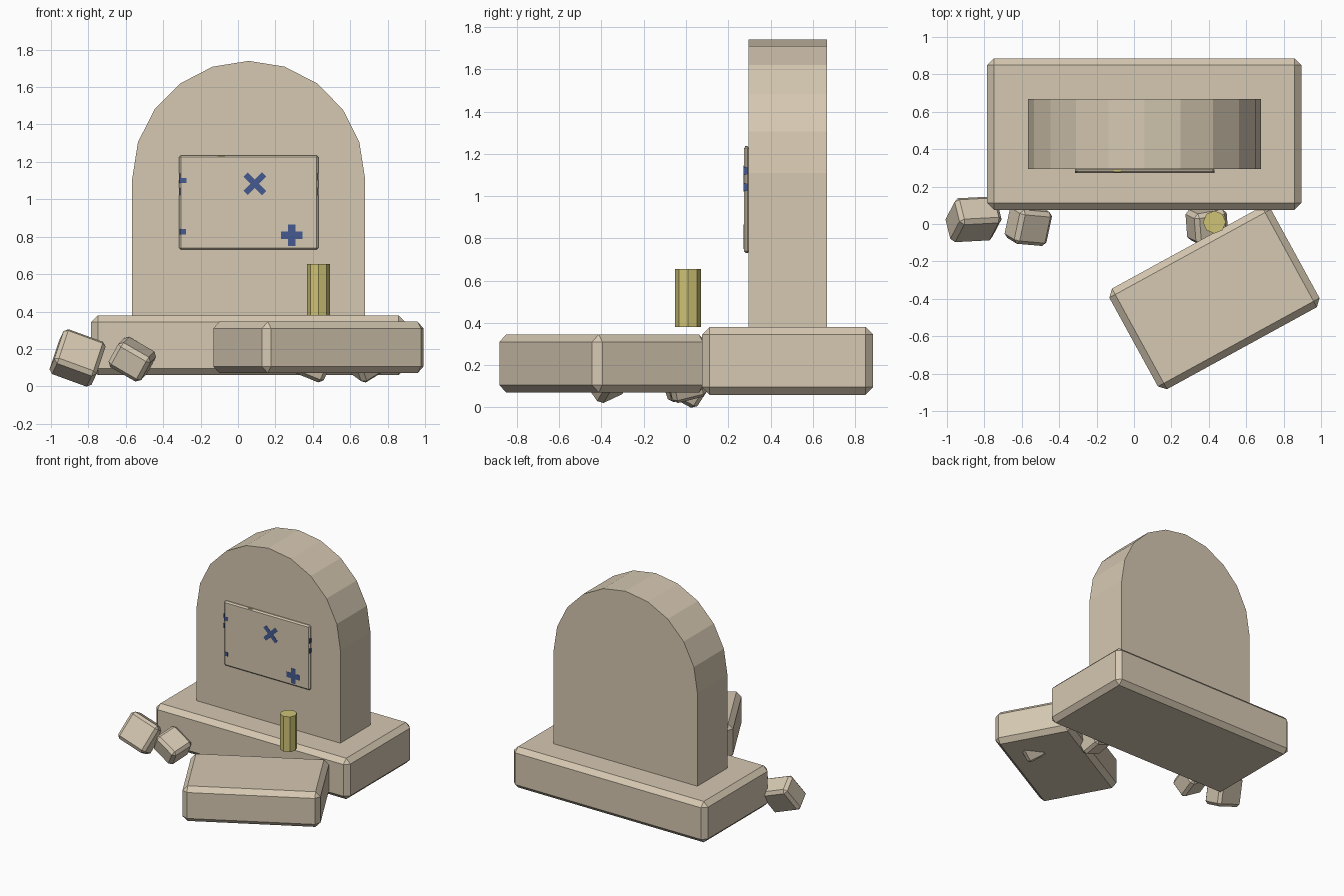
import bpy, bmesh, math
from mathutils import Matrix, Euler

if "Cube" in bpy.data.objects:
    bpy.data.objects.remove(bpy.data.objects["Cube"])


def material(name, rgb):
    m = bpy.data.materials.new(name)
    m.diffuse_color = (*rgb, 1)
    m.use_nodes = True
    m.node_tree.nodes["Principled BSDF"].inputs["Base Color"].default_value = m.diffuse_color
    return m


STONE = material("warm_stone", (0.67, 0.58, 0.445))
WAX = material("yellow_wax", (0.62, 0.54, 0.18))
BLUE = material("blue_paint", (0.058, 0.10, 0.28))


def finish(bm, name, mat):
    bmesh.ops.recalc_face_normals(bm, faces=bm.faces[:])
    me = bpy.data.meshes.new(name)
    bm.to_mesh(me)
    bm.free()
    me.materials.append(mat)
    ob = bpy.data.objects.new(name, me)
    bpy.context.collection.objects.link(ob)
    return ob


def block(name, centre, size, rot=(0, 0, 0), bevel=0.0, mat=STONE):
    """Chamfered box with rotation in degrees."""
    bm = bmesh.new()
    bmesh.ops.create_cube(bm, size=1)
    bmesh.ops.scale(bm, vec=size, verts=bm.verts[:])
    if bevel:
        bmesh.ops.bevel(bm, geom=bm.edges[:], offset=bevel, segments=1,
                        profile=0.5, affect='EDGES')
    e = Euler([math.radians(a) for a in rot], 'XYZ')
    bm.transform(Matrix.Translation(centre) @ e.to_matrix().to_4x4())
    return finish(bm, name, mat)


def extrude_front(name, outline, y0, y1, mat):
    """Extrude an x-z outline from y0 back to y1."""
    bm = bmesh.new()
    front = [bm.verts.new((x, y0, z)) for x, z in outline]
    back = [bm.verts.new((x, y1, z)) for x, z in outline]
    bm.faces.new(front)
    bm.faces.new(back[::-1])
    n = len(outline)
    for i in range(n):
        j = (i + 1) % n
        bm.faces.new((front[j], front[i], back[i], back[j]))
    return finish(bm, name, mat)


def cross(name, cx, cz, reach, half, angle):
    """Thin painted cross on the plaque."""
    pts = []
    for k in range(4):
        a = math.radians(angle + 90 * k)
        for u, v in ((half, -half), (reach, -half), (reach, half)):
            pts.append((cx + u * math.cos(a) - v * math.sin(a),
                        cz + u * math.sin(a) + v * math.cos(a)))
    extrude_front(name, pts, 0.272, 0.277, BLUE)


# Plinth and fallen slab
block("plinth", (0.055, 0.481, 0.22), (1.68, 0.81, 0.32), bevel=0.036)
block("fallen_slab", (0.43, -0.395, 0.208), (0.985, 0.613, 0.275),
      (0, 0, 28.7), 0.036)

# Round-topped headstone
cx, rx, rz, spring = 0.057, 0.6225, 0.63, 1.11
arch = [(cx + rx * math.cos(math.pi * i / 10), spring + rz * math.sin(math.pi * i / 10))
        for i in range(11)]
extrude_front("headstone", [(cx + rx, 0.38)] + arch + [(cx - rx, 0.38)],
              0.295, 0.667, STONE)

# Plaque and its painted marks
block("plaque", (0.057, 0.288, 0.983), (0.745, 0.028, 0.505), bevel=0.01)
cross("diagonal_mark", 0.09, 1.083, 0.07, 0.016, 45)
cross("upright_mark", 0.288, 0.808, 0.058, 0.02, 0)
for x, z, w, h in ((-0.294, 1.1, 0.035, 0.028), (-0.294, 0.826, 0.03, 0.03)):
    block("small_mark", (x, 0.2735, z), (w, 0.004, h), mat=BLUE)
for x in (-0.3115, 0.4265):
    for z in (1.12, 1.042):
        block("edge_mark", (x, 0.2825, z), (0.009, 0.019, 0.036), mat=BLUE)
block("wax_drip", (-0.09, 0.285, 1.234), (0.04, 0.014, 0.005), mat=WAX)

# Eight-sided candle
bm = bmesh.new()
bmesh.ops.create_cone(bm, cap_ends=True, segments=8, radius1=0.061,
                      radius2=0.061, depth=0.275)
bm.transform(Matrix.Translation((0.43, 0.01, 0.5175)))
finish(bm, "candle", WAX)

# Loose rubble
rubble = [
    ((-0.858, 0.025, 0.152), (0.24, 0.165, 0.225), (-30, 20, 3)),
    ((-0.565, -0.005, 0.145), (0.20, 0.19, 0.155), (14, 30, -5)),
    ((0.39, -0.005, 0.135), (0.19, 0.17, 0.16), (15, 22, 10)),
    ((0.68, -0.37, 0.13), (0.16, 0.16, 0.15), (25, -30, 20)),
]
for centre, size, rot in rubble:
    block("rubble", centre, size, rot, 0.022)
